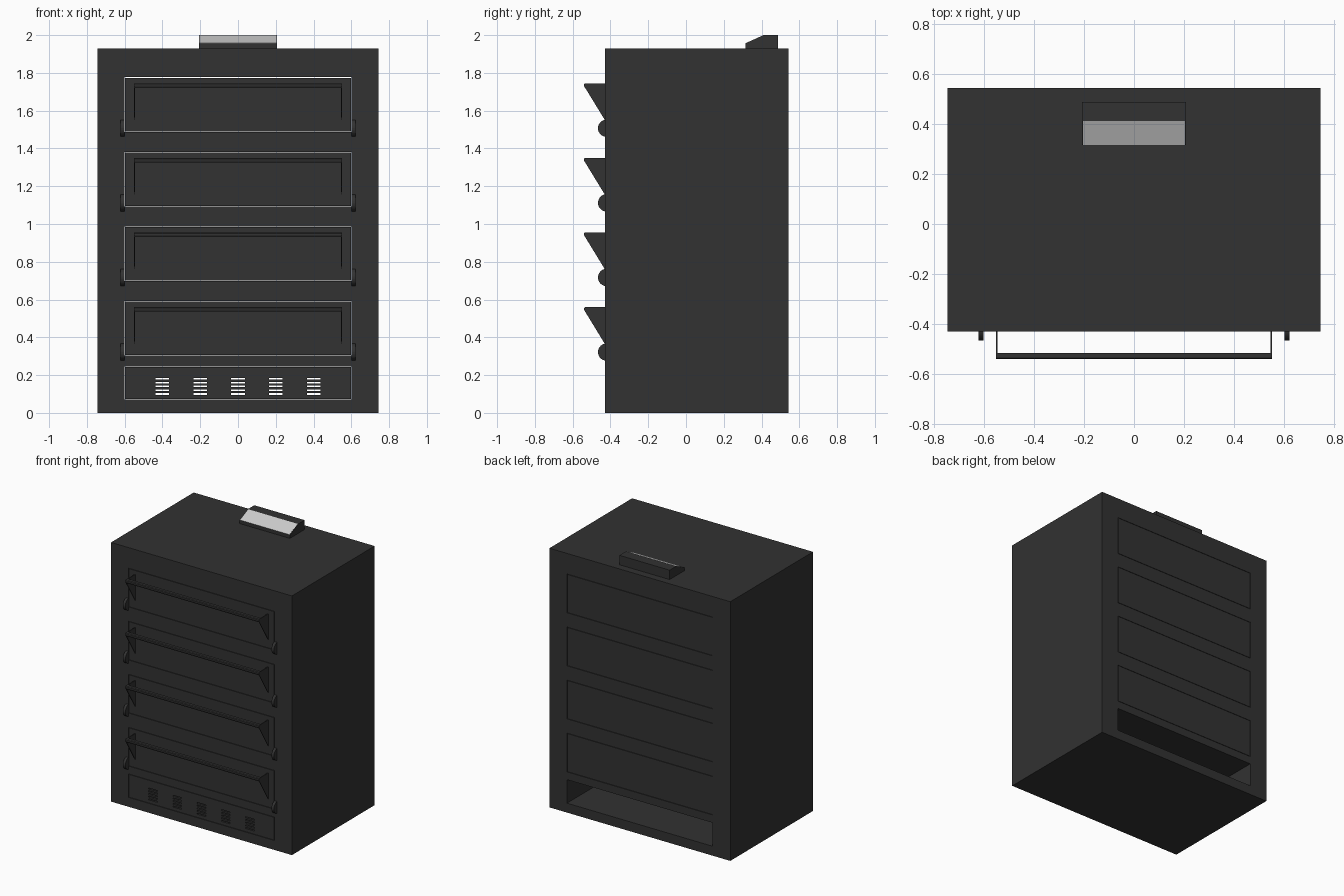
import bpy, bmesh, math

if "Cube" in bpy.data.objects:
    bpy.data.objects.remove(bpy.data.objects["Cube"])


def material(name, v):
    m = bpy.data.materials.new(name)
    m.diffuse_color = (v, v, v, 1)
    m.use_nodes = True
    m.node_tree.nodes["Principled BSDF"].inputs["Base Color"].default_value = m.diffuse_color
    return m


DARK = material("dark_metal", 0.032)
LIGHT = material("light_screen", 0.6)


def finish(name, bm, mat=DARK):
    bmesh.ops.recalc_face_normals(bm, faces=bm.faces)
    me = bpy.data.meshes.new(name)
    bm.to_mesh(me)
    bm.free()
    me.materials.append(mat)
    ob = bpy.data.objects.new(name, me)
    bpy.context.collection.objects.link(ob)
    return ob


def profile(name, pts, x0, x1, mat=DARK):
    """Extrude a (y, z) outline from x0 to x1."""
    bm = bmesh.new()
    f = bm.faces.new([bm.verts.new((x0, y, z)) for y, z in pts])
    g = bmesh.ops.extrude_face_region(bm, geom=[f])["geom"]
    bmesh.ops.translate(bm, vec=(x1 - x0, 0, 0),
                        verts=[v for v in g if isinstance(v, bmesh.types.BMVert)])
    return finish(name, bm, mat)


def plate(name, xs, zs, y0, y1, holes=False):
    """Upright plate on a grid; with holes, every odd cell pair is left open."""
    bm = bmesh.new()
    grid = [[bm.verts.new((x, y0, z)) for z in zs] for x in xs]
    for i in range(len(xs) - 1):
        for j in range(len(zs) - 1):
            if not (holes and i % 2 and j % 2):
                bm.faces.new((grid[i][j], grid[i + 1][j],
                              grid[i + 1][j + 1], grid[i][j + 1]))
    g = bmesh.ops.extrude_face_region(bm, geom=bm.faces[:])["geom"]
    bmesh.ops.translate(bm, vec=(0, y1 - y0, 0),
                        verts=[v for v in g if isinstance(v, bmesh.types.BMVert)])
    return finish(name, bm)


FRONT, BACK, GAP, W = -0.43, 0.543, 0.003, 0.6
bays = [(0.303 + 0.395 * i, 0.592 + 0.395 * i) for i in range(4)]

# Cabinet with four oven bays and a base cavity running front to back
levels = [0, 0.07, 0.245] + [z for b in bays for z in b] + [1.93]
plate("cabinet", [-0.745, -W, W, 0.745], levels, FRONT, BACK, True)

# Base grille with five groups of slits
xs = [-W + GAP] + [x + s for x in (-0.4, -0.2, 0, 0.2, 0.4)
                   for s in (-0.036, 0.036)] + [W - GAP]
zs = [0.07 + GAP] + [0.1 + 0.02 * i + s for i in range(5)
                     for s in (-0.004, 0.004)] + [0.245 - GAP]
plate("base_grille", xs, zs, FRONT, FRONT + 0.02, True)

for n, (lo, hi) in enumerate(bays, 1):
    # Front door and matching rear panel
    span = [-W + GAP, W - GAP], [lo + GAP, hi - GAP]
    plate(f"door_{n}", *span, FRONT, FRONT + 0.05)
    plate(f"rear_panel_{n}", *span, BACK - 0.03, BACK)

    # Handle bar with softened outer edge
    t = lo + 0.257
    profile(f"handle_bar_{n}",
            [(-0.515, t), (-0.535, t), (-0.54, t - 0.005), (-0.54, t - 0.013),
             (-0.535, t - 0.024), (-0.515, t - 0.024)], -0.55, 0.55)

    for side, s in (("left", -1), ("right", 1)):
        # Triangular handle bracket
        profile(f"handle_bracket_{side}_{n}",
                [(FRONT, t), (-0.535, t), (-0.54, t - 0.005), (-0.54, t - 0.014),
                 (FRONT, t - 0.194)], s * 0.545, s * 0.551)
        # Round hinge cheek beside the door
        disc = [(-0.42 + 0.046 * math.cos(a), lo + 0.019 + 0.046 * math.sin(a))
                for a in (math.tau * k / 32 for k in range(32))]
        profile(f"hinge_{side}_{n}", disc, s * 0.602, s * 0.622)

# Control box on top with a sloped light screen
profile("control_box", [(0.315, 1.93), (0.315, 1.956), (0.412, 2.0),
                        (0.488, 2.0), (0.488, 1.93)], -0.207, 0.207)
profile("control_screen", [(0.315, 1.956), (0.3145, 1.957), (0.4115, 2.0005),
                           (0.412, 2.0)], -0.204, 0.204, LIGHT)
